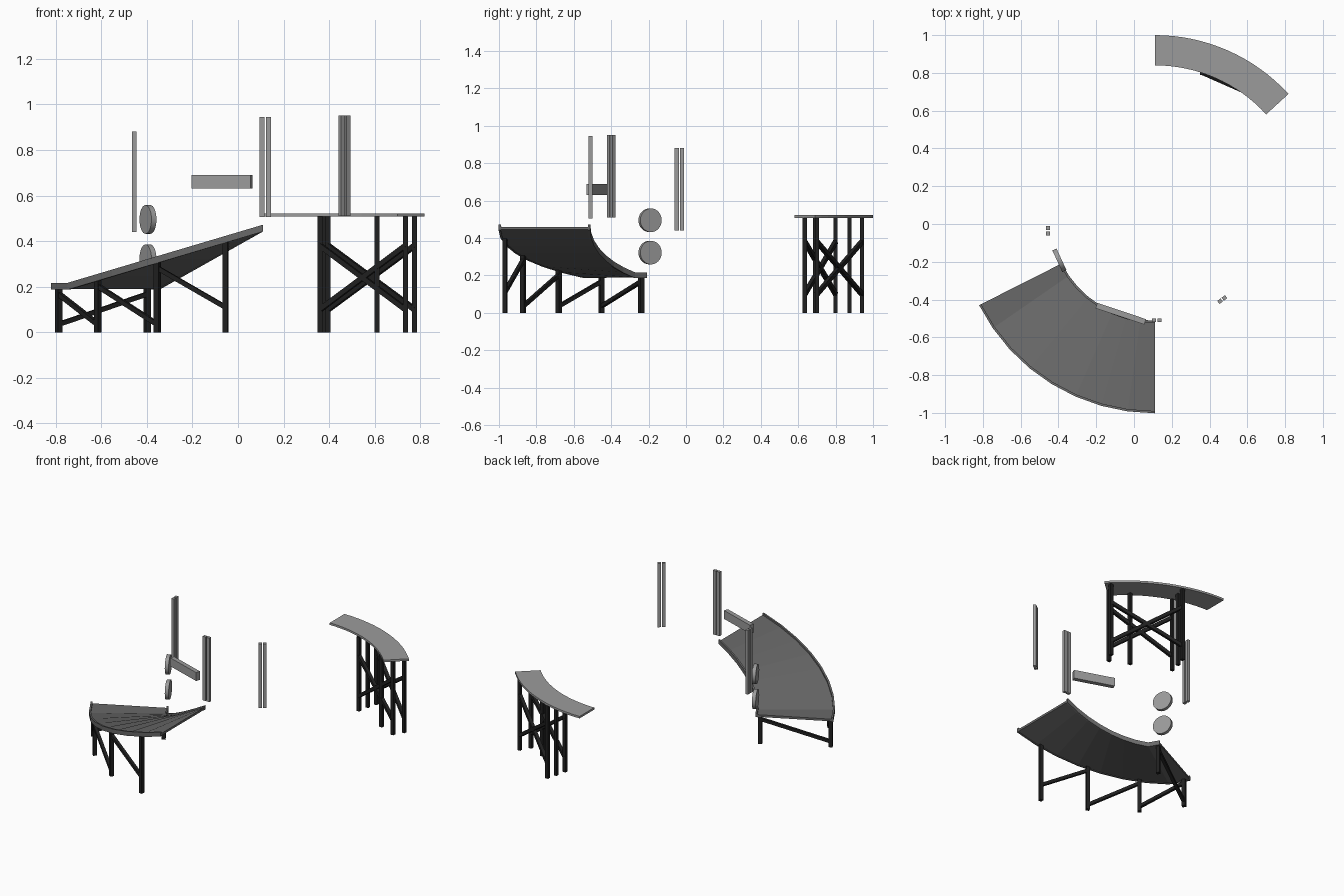
import bpy, bmesh, math
from mathutils import Vector, Matrix

if "Cube" in bpy.data.objects:
    bpy.data.objects.remove(bpy.data.objects["Cube"])

CX, CY = 0.11, 0.04          # shared centre of all the arcs


def mat(name, v):
    m = bpy.data.materials.new(name)
    m.diffuse_color = (v, v, v, 1)
    m.use_nodes = True
    m.node_tree.nodes["Principled BSDF"].inputs["Base Color"].default_value = m.diffuse_color
    return m


LIGHT = mat("light grey", 0.33)
DARK = mat("dark grey", 0.14)
BLACK = mat("black steel", 0.014)


def finish(name, bm, m):
    bmesh.ops.recalc_face_normals(bm, faces=bm.faces)
    me = bpy.data.meshes.new(name)
    bm.to_mesh(me)
    bm.free()
    ob = bpy.data.objects.new(name, me)
    bpy.context.collection.objects.link(ob)
    me.materials.append(m)
    return ob


def polar(r, deg, z=0.0):
    a = math.radians(deg)
    return Vector((CX + r * math.cos(a), CY + r * math.sin(a), z))


def box(name, loc, size, m, yaw=0.0):
    bm = bmesh.new()
    bmesh.ops.create_cube(bm, size=1, matrix=Matrix.Translation(loc)
                          @ Matrix.Rotation(math.radians(yaw), 4, 'Z')
                          @ Matrix.Diagonal((*size, 1)))
    return finish(name, bm, m)


def beam(name, a, b, w, m):
    a, b = Vector(a), Vector(b)
    d = b - a
    bm = bmesh.new()
    bmesh.ops.create_cube(bm, size=1, matrix=Matrix.Translation((a + b) / 2)
                          @ d.to_track_quat('Z', 'Y').to_matrix().to_4x4()
                          @ Matrix.Diagonal((w, w, d.length, 1)))
    return finish(name, bm, m)


def arc_slab(name, r0, r1, angles, height, lo, hi, m):
    """Sweep a rectangle along an arc; height(angle) gives the base level."""
    bm = bmesh.new()
    prev = None
    for a in angles:
        z = height(a)
        ring = [bm.verts.new(polar(r, a, z + dz))
                for r, dz in ((r0, lo), (r1, lo), (r1, hi), (r0, hi))]
        if prev:
            for i in range(4):
                j = (i + 1) % 4
                bm.faces.new((prev[i], prev[j], ring[j], ring[i]))
        else:
            bm.faces.new(ring)
        prev = ring
    bm.faces.new(prev)
    return finish(name, bm, m)


# Curved ramp: one flat landing segment, then a rise
A0, A1, A2 = 206.8, 214.6, 270.0


def ramp_z(a):
    if a <= A1:
        return 0.205
    return 0.46 - 0.255 * math.cos(math.radians(a - 180)) / 0.823


steps = [A0] + [A1 + (A2 - A1) * i / 7 for i in range(8)]
arc_slab("ramp_deck", 0.555, 1.04, steps, ramp_z, -0.015, 0.0, DARK)
arc_slab("ramp_inner_rim", 0.552, 0.564, steps, ramp_z, -0.018, 0.012, DARK)
arc_slab("ramp_outer_rim", 1.030, 1.042, steps, ramp_z, -0.018, 0.012, DARK)

# Ramp legs and single diagonal braces
legs = [(1.022, 260.7), (1.022, 243.0), (1.022, 224.8), (1.022, 208.8), (0.58, 208.8)]
for i, (r, a) in enumerate(legs):
    h = ramp_z(a) - 0.012
    p = polar(r, a, h / 2)
    box(f"ramp_leg_{i}", p, (0.024, 0.024, h), BLACK, a)
    if i:
        r0, a0 = legs[i - 1]
        beam(f"ramp_brace_{i}", polar(r0, a0, 0.11 if i == 1 else 0.035),
             polar(r, a, h - 0.025), 0.02, BLACK)

# Raised curved platform
arc_slab("platform_deck", 0.80, 0.96, [42.5 + 47.5 * i / 16 for i in range(17)],
         lambda a: 0.522, -0.014, 0.0, LIGHT)

# Platform legs
plegs = [(0.36, 0.80), (0.375, 0.875), (0.395, 0.94),
         (0.61, 0.69), (0.735, 0.635), (0.775, 0.70)]
for i, (x, y) in enumerate(plegs):
    box(f"platform_leg_{i}", (x, y, 0.255), (0.022, 0.022, 0.51), BLACK, 0)

# Crossed braces on the inner and outer faces of the platform frame
for side, i, j in (("inner", 0, 4), ("outer", 2, 5)):
    a, b = plegs[i], plegs[j]
    beam(f"{side}_cross_a", (*a, 0.10), (*b, 0.38), 0.022, BLACK)
    beam(f"{side}_cross_b", (*a, 0.38), (*b, 0.10), 0.022, BLACK)

# Pairs of upright slats around the inner circle
for n, (x, y, z, yaw) in enumerate(((-0.455, -0.035, 0.66, 90),
                                    (0.12, -0.51, 0.725, 0),
                                    (0.467, -0.40, 0.73, 37))):
    d = Matrix.Rotation(math.radians(yaw), 3, 'Z') @ Vector((0.0145, 0, 0))
    for s in (-1, 1):
        box(f"slat_{n}_{'a' if s < 0 else 'b'}", Vector((x, y, z)) + d * s,
            (0.022, 0.02, 0.44), LIGHT, yaw)

# Horizontal bar box
box("hanging_bar", (-0.07, -0.475, 0.66), (0.272, 0.03, 0.058), LIGHT, -18.5)

# Two round discs facing the centre
for n, z in enumerate((0.495, 0.322)):
    bm = bmesh.new()
    axis = Vector((0.51, 0.235, 0)).normalized()
    bmesh.ops.create_cone(bm, cap_ends=True, segments=32, radius1=0.063, radius2=0.063,
                          depth=0.024, matrix=Matrix.Translation((-0.395, -0.192, z))
                          @ axis.to_track_quat('Z', 'Y').to_matrix().to_4x4())
    ob = finish(f"disc_{n}", bm, LIGHT)
    bpy.context.view_layer.objects.active = ob
    ob.select_set(True)
    bpy.ops.object.shade_smooth_by_angle(angle=math.radians(30))
    ob.select_set(False)
